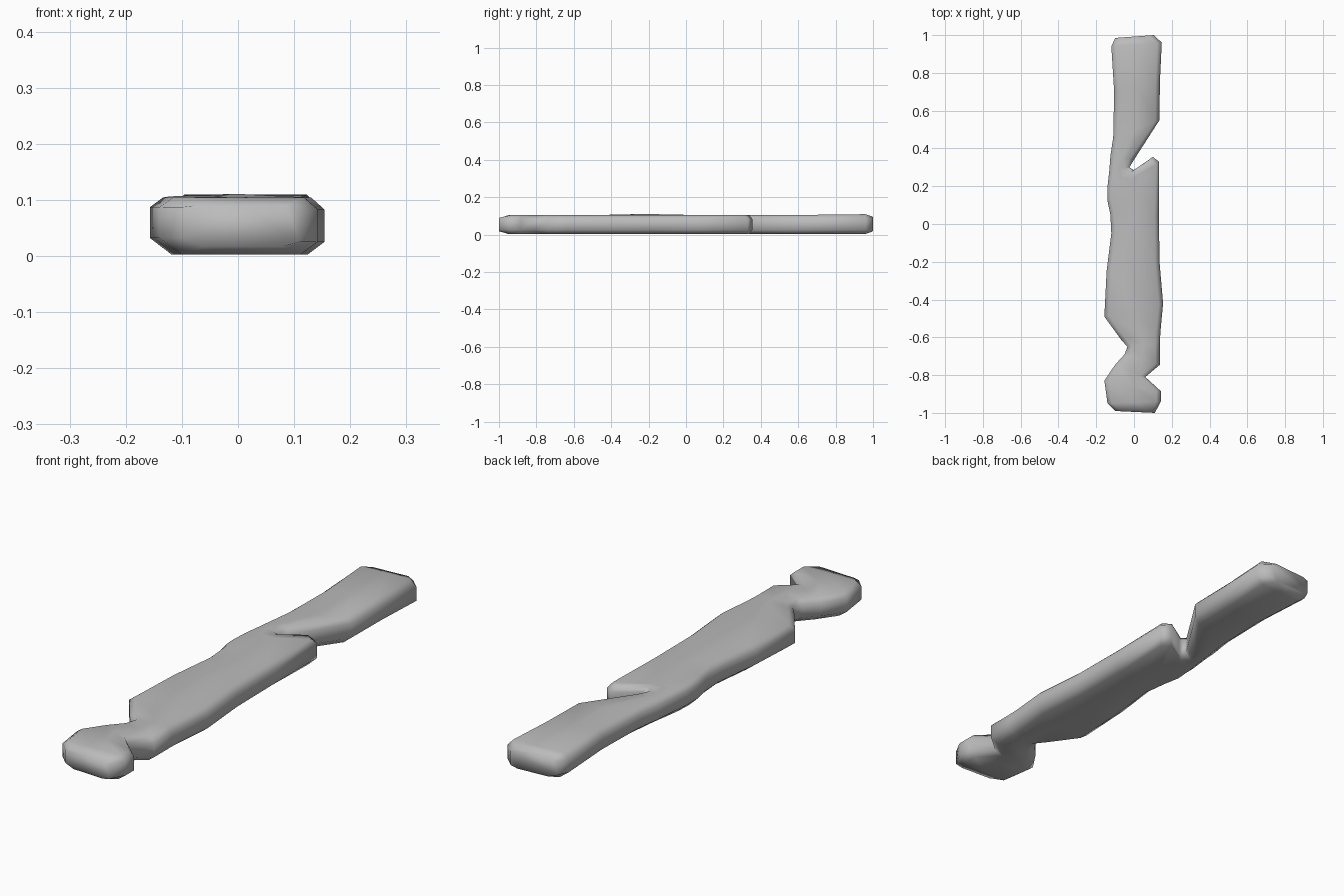
import bpy
import bmesh
import math
from mathutils import Vector

# Remove the default object
default_cube = bpy.data.objects.get("Cube")
if default_cube:
    bpy.data.objects.remove(default_cube, do_unlink=True)

# Weathered grey material
grey = bpy.data.materials.new("weathered_grey")
grey.use_nodes = True
colour = (0.5, 0.5, 0.5, 1)
grey.diffuse_color = colour
shader = next(n for n in grey.node_tree.nodes if n.type == 'BSDF_PRINCIPLED')
shader.inputs["Base Color"].default_value = colour
shader.inputs["Roughness"].default_value = 0.8

# Matching points on the right and left edges of the plank, front to back
stations = [
    (-.10, -.99, .11, -1), (-.14, -.95, .142, -.94), (-.157, -.83, .142, -.885),
    (-.1, -.745, .06, -.81), (-.05, -.69, .137, -.745), (-.035, -.65, .137, -.63),
    (-.07, -.61, .14, -.57), (-.157, -.49, .154, -.42), (-.145, -.25, .135, -.2),
    (-.12, -.05, .132, .05), (-.125, .05, .132, .33), (-.14, .12, .1, .355),
    (-.14, .2, 0, .285), (-.13, .29, -.025, .3), (-.125, .36, 0, .34),
    (-.11, .46, .135, .55), (-.105, .7, .137, .75), (-.12, .94, .147, .96),
    (-.1, .985, .105, 1),
]


def top_height(point):
    """Slightly bowed top, highest on the ridge ahead of the middle."""
    ridge = math.exp(-((point.y + .2) / .2) ** 2 - ((point.x + .04) / .07) ** 2)
    back_lift = max(0, point.y - .5) * .012
    return .104 + .009 * ridge + back_lift


def cross_section(right_edge, left_edge, is_end):
    """Ring of points with softened corners, running round the plank."""
    across = left_edge - right_edge
    corner = min(.03 / across.length, .25)
    squeeze = .014 if is_end else 0
    ring = []
    # Bottom, from the right edge to the left edge
    for part in (corner * 1.3, .5, 1 - corner):
        point = right_edge + across * part
        ring.append((point.x, point.y, .003 + squeeze))
    # Left side
    for height in (.025, .083):
        ring.append((left_edge.x, left_edge.y, height))
    # Top, back again
    for part in (1 - corner * .8, .5, corner * .8):
        point = right_edge + across * part
        ring.append((point.x, point.y, top_height(point) - squeeze))
    # Right side
    for height in (.087, .032):
        ring.append((right_edge.x, right_edge.y, height))
    return ring


# Loft the splintered plank through its cross sections
bm = bmesh.new()
rings = []
for index, (rx, ry, lx, ly) in enumerate(stations):
    is_end = index in (0, len(stations) - 1)
    section = cross_section(Vector((rx, ry)), Vector((lx, ly)), is_end)
    rings.append([bm.verts.new(co) for co in section])

for front, back in zip(rings, rings[1:]):
    for i in range(len(front)):
        j = (i + 1) % len(front)
        bm.faces.new((front[i], front[j], back[j], back[i]))

# Close both ends
bm.faces.new(rings[0])
bm.faces.new(rings[-1])
bmesh.ops.recalc_face_normals(bm, faces=bm.faces[:])

mesh = bpy.data.meshes.new("broken_plank")
bm.to_mesh(mesh)
bm.free()
mesh.materials.append(grey)
plank = bpy.data.objects.new("broken_plank", mesh)
bpy.context.collection.objects.link(plank)

# Soft shading over the worn edges
for polygon in mesh.polygons:
    polygon.use_smooth = True
